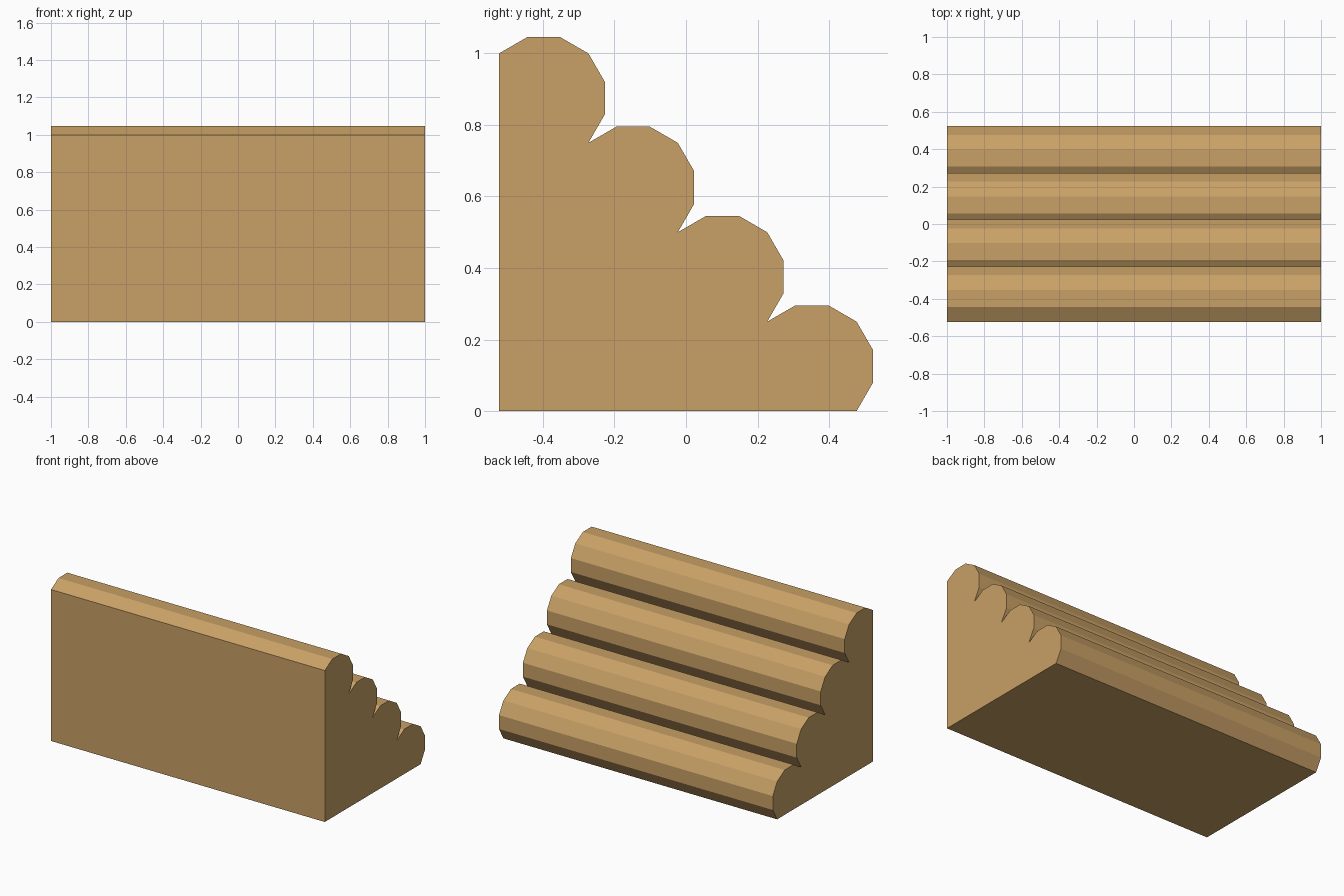
import bpy, bmesh, math

if "Cube" in bpy.data.objects:
    bpy.data.objects.remove(bpy.data.objects["Cube"])

STEP = 0.25                      # rise and run of each step
R = STEP * math.sqrt(2) / 2      # radius of the twelve-sided rounded logs
LOGS = 4
Y0 = -(STEP / 2 + STEP * (LOGS - 1) + R * math.cos(math.radians(15))) / 2  # flat front face

# Side profile: flat front and base, one rounded lobe per step
profile = [(Y0, 0.0)]
for i in range(LOGS):
    cy = Y0 + STEP * (i + 0.5)
    cz = STEP * (LOGS - i - 0.5)
    for k in range(7 if i == LOGS - 1 else 6):
        a = math.radians(135 - 30 * k)
        profile.append((cy + R * math.cos(a), cz + R * math.sin(a)))

# Extrude the profile along the length
bm = bmesh.new()
face = bm.faces.new([bm.verts.new((-1, y, z)) for y, z in profile])
ext = bmesh.ops.extrude_face_region(bm, geom=[face], use_keep_orig=True)
bmesh.ops.translate(bm, vec=(2, 0, 0),
                    verts=[v for v in ext["geom"] if isinstance(v, bmesh.types.BMVert)])
bmesh.ops.recalc_face_normals(bm, faces=bm.faces)

mesh = bpy.data.meshes.new("log_stairs")
bm.to_mesh(mesh)
bm.free()

# Light wood colour
wood = bpy.data.materials.new("light_wood")
wood.diffuse_color = (0.578, 0.352, 0.133, 1)
wood.use_nodes = True
wood.node_tree.nodes["Principled BSDF"].inputs["Base Color"].default_value = wood.diffuse_color
mesh.materials.append(wood)

stairs = bpy.data.objects.new("log_stairs", mesh)
bpy.context.collection.objects.link(stairs)
